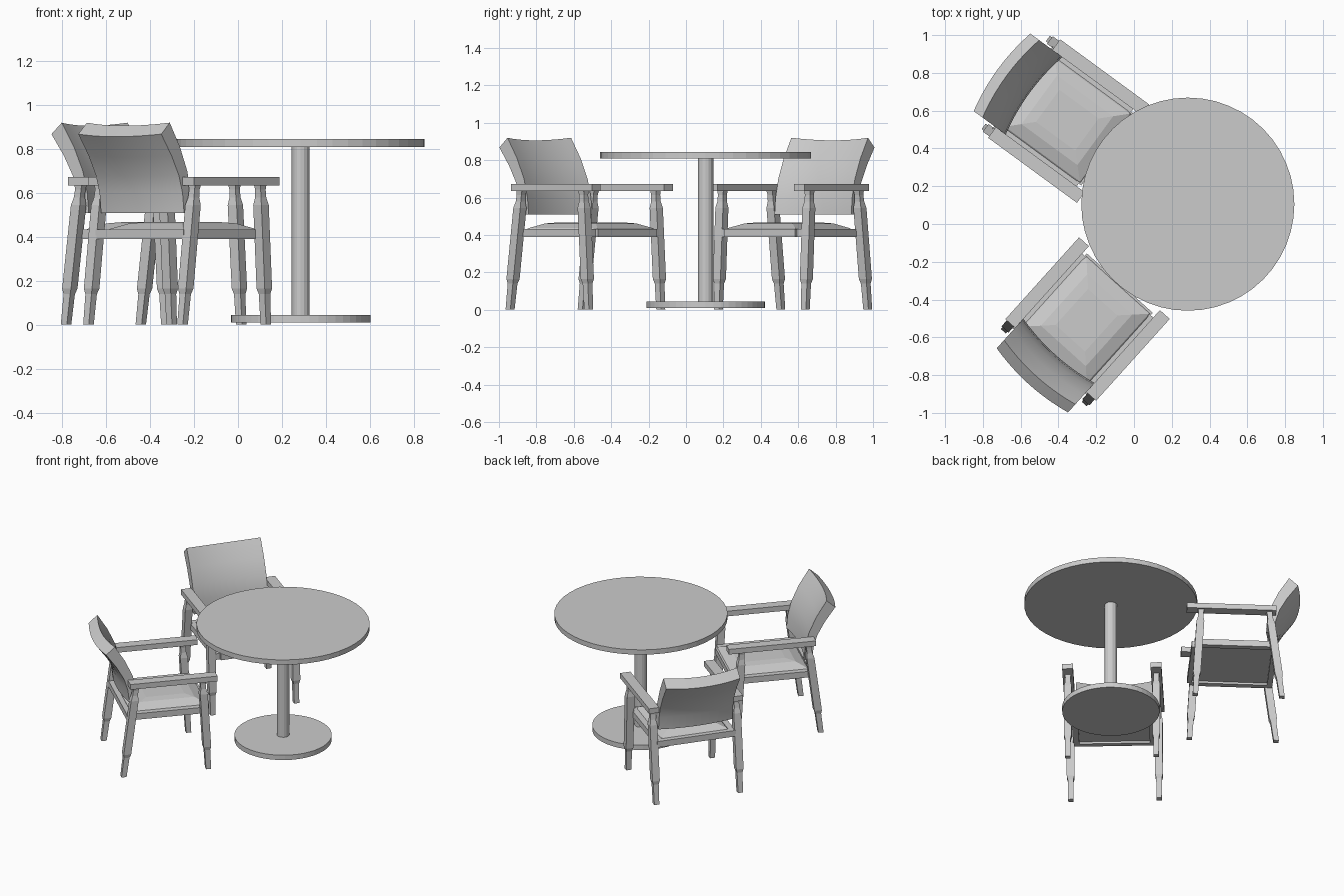
import bpy, bmesh, math
from mathutils import Vector, Matrix

if "Cube" in bpy.data.objects:
    bpy.data.objects.remove(bpy.data.objects["Cube"])


def add_object(name, mesh, matrix=Matrix()):
    ob = bpy.data.objects.new(name, mesh)
    bpy.context.collection.objects.link(ob)
    ob.matrix_world = matrix
    return ob


def loft(name, rings, smooth=False):
    """Skin a list of equal-length closed rings and cap both ends."""
    bm = bmesh.new()
    vs = [[bm.verts.new(p) for p in r] for r in rings]
    n = len(vs[0])
    for a, b in zip(vs, vs[1:]):
        for i in range(n):
            j = (i + 1) % n
            f = bm.faces.new((a[i], a[j], b[j], b[i]))
            f.smooth = smooth
    bm.faces.new(vs[0])
    bm.faces.new(vs[-1])
    bmesh.ops.recalc_face_normals(bm, faces=bm.faces)
    me = bpy.data.meshes.new(name)
    bm.to_mesh(me)
    bm.free()
    return me


def rect(x0, x1, y0, y1, z):
    return [(x0, y0, z), (x1, y0, z), (x1, y1, z), (x0, y1, z)]


def box(name, x0, x1, y0, y1, z0, z1):
    return loft(name, [rect(x0, x1, y0, y1, z0), rect(x0, x1, y0, y1, z1)])


def disc(name, r, z0, z1, n):
    def ring(z):
        return [(r * math.cos(2 * math.pi * i / n), r * math.sin(2 * math.pi * i / n), z)
                for i in range(n)]
    return loft(name, [ring(z0), ring(z1)])


def leg(name, x_foot, x_top, y):
    """Splayed square leg: narrow foot, thick shaft, slim neck under the arm."""
    profile = [(0.002, .034), (.14, .037), (.165, .050), (.545, .050),
               (.58, .036), (.615, .034), (.637, .040)]
    rings = []
    for z, w in profile:
        x = x_foot + (x_top - x_foot) * z / .637
        h = w / 2
        rings.append(rect(x - h, x + h, y - h, y + h, z))
    return loft(name, rings)


def backrest(name):
    """Reclining side profile swept across the width, hollowed in the middle."""
    profile = [(-.215, .51), (-.223, .60), (-.248, .70), (-.298, .81), (-.367, .92),
               (-.425, .868), (-.355, .77), (-.305, .68), (-.280, .60), (-.270, .51)]
    rings, n, half = [], 10, .254
    for i in range(n + 1):
        t = 2 * i / n - 1
        hollow = 1 - t * t
        rings.append([(x - .028 * hollow, t * half,
                       z - .013 * hollow * max(0, (z - .6) / .3)) for x, z in profile])
    return loft(name, rings, True)


def cushion(name):
    steps = [(0, .425), (.012, .437), (.05, .452), (.075, .462), (.13, .468)]
    return loft(name, [rect(-.255 + d, .262 - d, -.235 + d, .235 - d, z) for d, z in steps])


# Table
table = Matrix.Translation((.285, .105, 0))
add_object("table_top", disc("table_top", .564, .81, .845, 48), table)
add_object("table_column", disc("table_column", .041, .04, .815, 16), table)
add_object("table_base", disc("table_base", .317, .01, .045, 48), table)

# Chair parts, facing local +x
parts = [
    backrest("backrest"),
    cushion("seat_cushion"),
    box("seat_panel", -.26, .25, -.235, .235, .405, .428),
    box("front_rail", .235, .267, -.235, .235, .39, .433),
    box("back_rail", -.29, -.255, -.27, .27, .39, .433),
]
for side, s in (("left", 1), ("right", -1)):
    y = .288 * s
    parts += [
        leg(side + "_front_leg", .248, .21, y),
        leg(side + "_back_leg", -.318, -.235, y),
        box(side + "_armrest", -.28, .303, y - .035, y + .035, .635, .672),
        box(side + "_side_rail", -.27, .25, .25 * s - .02, .25 * s + .02, .39, .433),
    ]

# Two chairs: heading, distance along it, sideways offset
for label, deg, u, v in (("near", 48, -.55, -.154), ("far", -36.2, -.613, .235)):
    m = Matrix.Rotation(math.radians(deg), 4, 'Z') @ Matrix.Translation((u, v, 0))
    for me in parts:
        ob = add_object(label + "_chair_" + me.name, me, m)
        if me.name == "backrest":
            bpy.ops.object.select_all(action='DESELECT')
            ob.select_set(True)
            bpy.context.view_layer.objects.active = ob
            bpy.ops.object.shade_smooth_by_angle(angle=math.radians(35))
